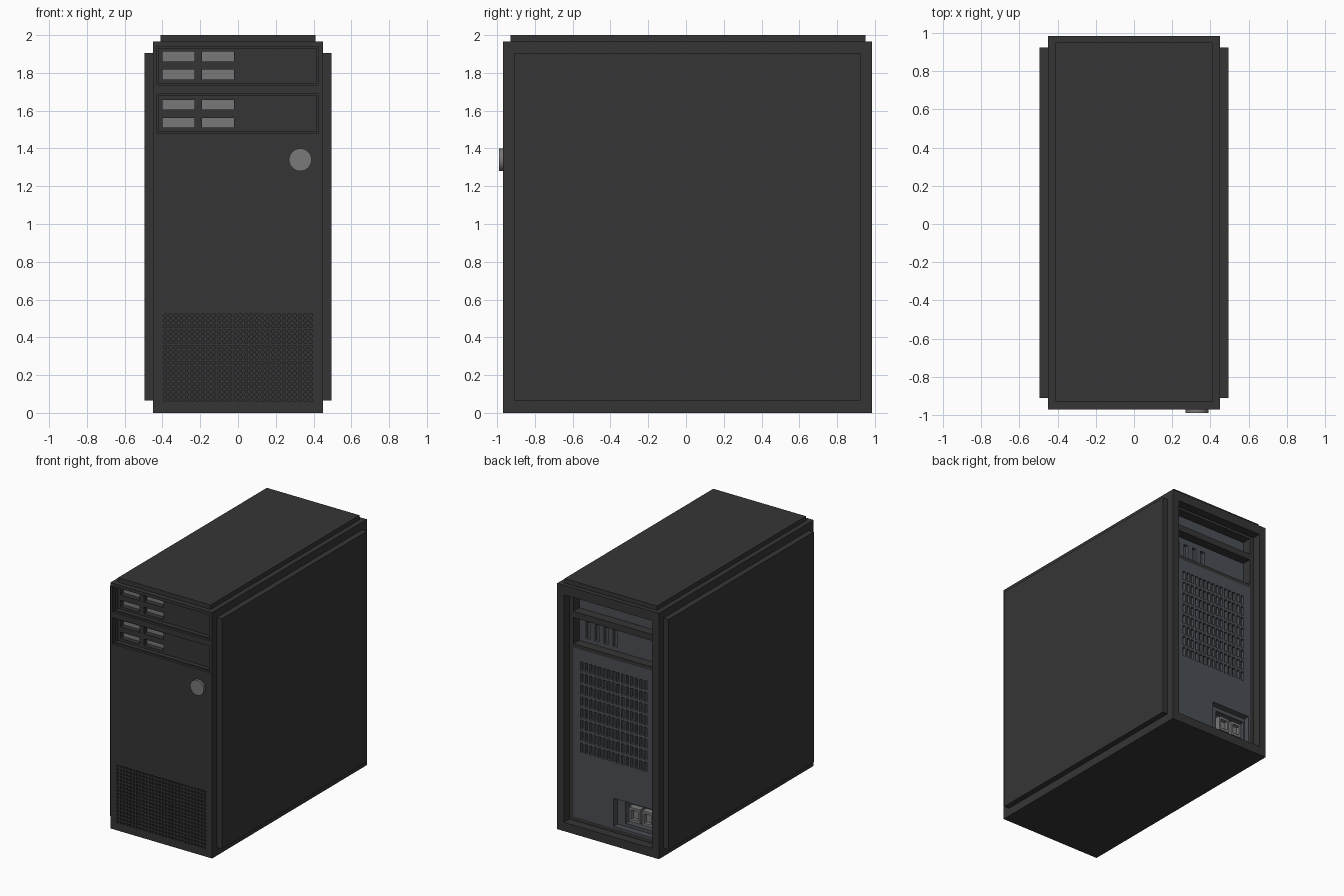
import bpy, bmesh, math

if "Cube" in bpy.data.objects:
    bpy.data.objects.remove(bpy.data.objects["Cube"])

FRONT, BACK = -0.97, 0.985


def material(name, rgb):
    m = bpy.data.materials.new(name)
    m.diffuse_color = (*rgb, 1)
    m.use_nodes = True
    m.node_tree.nodes["Principled BSDF"].inputs["Base Color"].default_value = m.diffuse_color
    return m


BLACK = material("black_case", (0.036, 0.036, 0.036))
STEEL = material("blue_grey_steel", (0.07, 0.078, 0.09))
GREY = material("light_grey", (0.19, 0.19, 0.19))


def finish(name, bm, mat):
    mesh = bpy.data.meshes.new(name)
    bm.to_mesh(mesh)
    bm.free()
    ob = bpy.data.objects.new(name, mesh)
    bpy.context.collection.objects.link(ob)
    if mat:
        mesh.materials.append(mat)
    return ob


def box(name, x, y, z, mat=None):
    """Box from (min, max) pairs."""
    bm = bmesh.new()
    bmesh.ops.create_cube(bm, size=1)
    for v in bm.verts:
        v.co = [(a[0] + a[1]) / 2 + c * (a[1] - a[0]) for a, c in zip((x, y, z), v.co)]
    return finish(name, bm, mat)


def cut(ob, x, y, z):
    """Carve a box out of an object."""
    tool = box("cutter", x, y, z)
    tool.hide_render = True
    mod = ob.modifiers.new("cut", 'BOOLEAN')
    mod.operation, mod.solver, mod.object = 'DIFFERENCE', 'EXACT', tool
    bpy.context.view_layer.objects.active = ob
    bpy.ops.object.modifier_apply(modifier=mod.name)
    bpy.data.objects.remove(tool)


def cut_front(ob, x, z, depth):
    cut(ob, x, (-1.2, FRONT + depth), z)


def cut_back(ob, x, z, depth):
    cut(ob, x, (BACK - depth, 1.2), z)


def grille(name, half_w, z, nx, nz, hole, y, side, depth, round_hole, mat):
    """Sheet of repeated cells, each with a blind hole; side 1 faces front, -1 faces back."""
    dirs = [(1, 0), (1, 1), (0, 1), (-1, 1), (-1, 0), (-1, -1), (0, -1), (1, -1)]
    a, b = half_w / nx, (z[1] - z[0]) / nz / 2
    bm = bmesh.new()
    for i in range(nx):
        for j in range(nz):
            cx, cz = -half_w + a * (2 * i + 1), z[0] + b * (2 * j + 1)

            def ring(rx, rz, yy, circle=False):
                pts = dirs
                if circle:
                    pts = [(math.cos(k * math.pi / 4), math.sin(k * math.pi / 4)) for k in range(8)]
                return [bm.verts.new((side * (cx + rx * p), yy, cz + rz * q)) for p, q in pts]

            outer = ring(a, b, y)
            rim = ring(*hole, y, round_hole)
            floor = ring(*hole, y + side * depth, round_hole)
            for k in range(8):
                n = (k + 1) % 8
                bm.faces.new((outer[k], outer[n], rim[n], rim[k]))
                bm.faces.new((rim[k], rim[n], floor[n], floor[k]))
            bm.faces.new(floor)
    bmesh.ops.remove_doubles(bm, verts=bm.verts, dist=1e-5)
    return finish(name, bm, mat)


# Case body, raised top and side panels
case = box("case_body", (-0.45, 0.45), (FRONT, BACK), (0, 1.965), BLACK)
box("top_panel", (-0.41, 0.41), (-0.93, 0.95), (1.96, 2.0), BLACK)
box("right_side_panel", (0.445, 0.495), (-0.91, 0.925), (0.065, 1.905), BLACK)
box("left_side_panel", (-0.495, -0.445), (-0.91, 0.925), (0.065, 1.905), BLACK)

# Front drive bays with grey slots
for z0, z1 in ((1.735, 1.94), (1.48, 1.69)):
    cut_front(case, (-0.43, 0.425), (z0, z1), 0.02)
    cut_front(case, (-0.42, 0.415), (z0 + 0.01, z1 - 0.01), 0.055)
    for sz in (z0 + 0.03, z0 + 0.125):
        for sx in (-0.40, -0.19):
            cut_front(case, (sx, sx + 0.17), (sz, sz + 0.052), 0.1)
            box("drive_slot", (sx, sx + 0.17), (FRONT + 0.095, FRONT + 0.105),
                (sz, sz + 0.052), GREY)

# Front air intake
cut_front(case, (-0.4, 0.4), (0.055, 0.53), 0.03)
grille("front_intake", 0.4, (0.055, 0.53), 28, 17, (0.0095, 0.0095), FRONT, 1, 0.025, True, BLACK)

# Power button
bpy.ops.mesh.primitive_cylinder_add(vertices=32, radius=0.06, depth=0.025,
                                    location=(0.33, -0.9775, 1.34), rotation=(math.pi / 2, 0, 0))
button = bpy.context.object
button.name = "power_button"
button.data.materials.append(GREY)
bpy.ops.object.shade_smooth_by_angle()

# Rear opening and pocket for the steel panel
cut_back(case, (-0.39, 0.39), (0.07, 1.89), 0.07)
cut_back(case, (-0.356, 0.356), (0.1, 1.45), 0.2)

# Rear bays with steel back plates
for name, z0, z1 in (("upper", 1.74, 1.87), ("lower", 1.48, 1.69)):
    cut_back(case, (-0.356, 0.356), (z0, z1), 0.18)
    plate = box(name + "_bay_plate", (-0.356, 0.356), (BACK - 0.18, BACK - 0.145), (z0, z1), STEEL)
    if name == "lower":
        for i in range(4):
            x = 0.28 - i * 0.08
            cut_back(plate, (x - 0.018, x + 0.018), (1.51, 1.645), 0.17)

# Rear steel panel with vent and power socket recess
panel = box("rear_panel", (-0.356, 0.356), (BACK - 0.2, BACK - 0.07), (0.1, 1.45), STEEL)
cut_back(panel, (-0.302, 0.302), (0.62, 1.365), 0.1)
grille("rear_vent", 0.302, (0.62, 1.365), 15, 8, (0.0125, 0.036), BACK - 0.07, -1, 0.025, False, STEEL)
cut_back(panel, (-0.345, 0.0), (0.115, 0.34), 0.12)
cut_back(panel, (-0.335, -0.07), (0.14, 0.31), 0.17)

# Power sockets
for x in (-0.15, -0.265):
    socket = box("power_socket", (x - 0.048, x + 0.048), (BACK - 0.17, BACK - 0.12), (0.165, 0.28), GREY)
    cut_back(socket, (x - 0.03, x + 0.03), (0.185, 0.26), 0.15)
